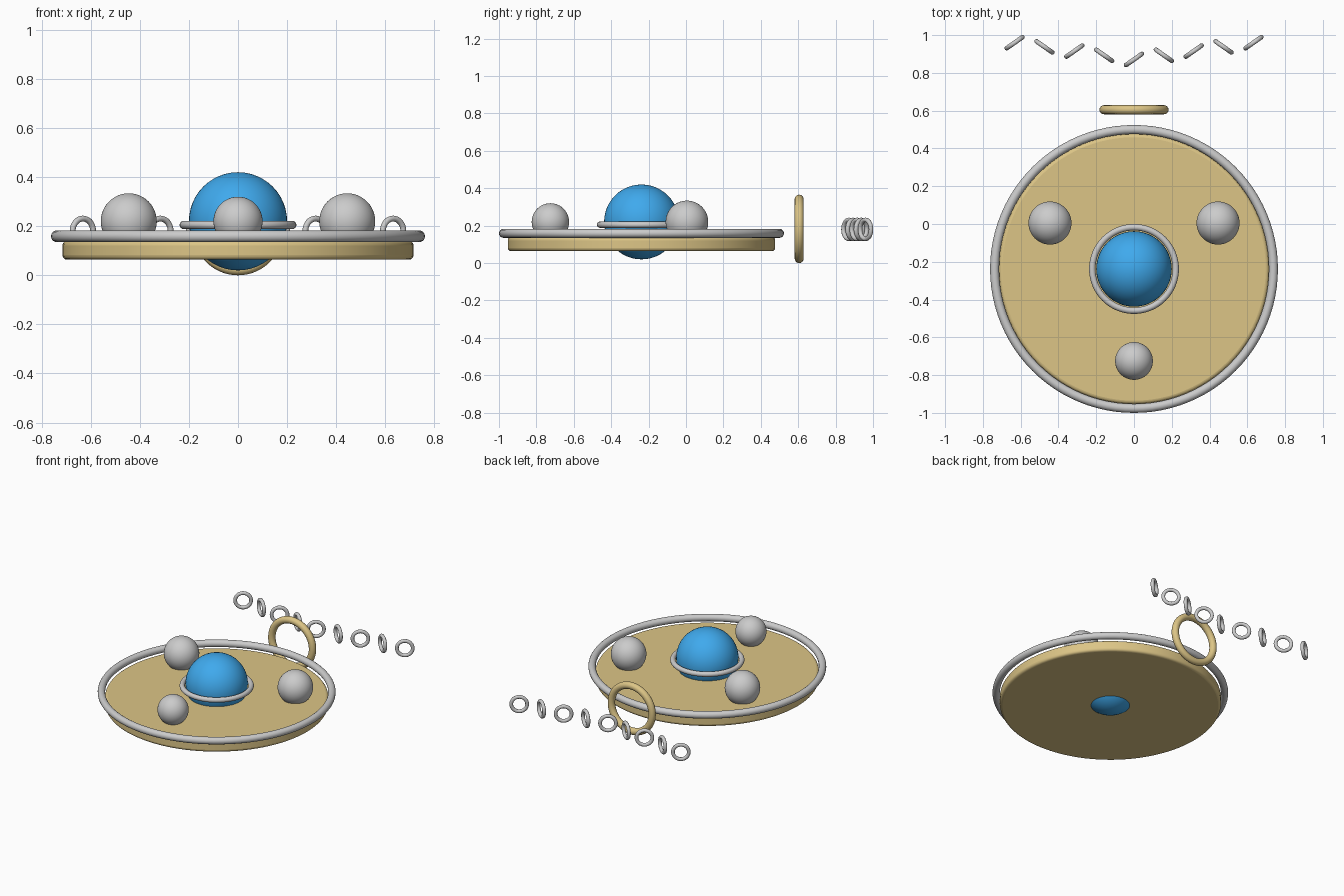
import bpy
import math

if "Cube" in bpy.data.objects:
    bpy.data.objects.remove(bpy.data.objects["Cube"])

CY = -0.238  # centre of the round plate along y


def material(name, rgb):
    m = bpy.data.materials.new(name)
    m.diffuse_color = (*rgb, 1.0)
    m.use_nodes = True
    m.node_tree.nodes["Principled BSDF"].inputs["Base Color"].default_value = m.diffuse_color
    return m


gold = material("gold", (0.72, 0.56, 0.24))
blue = material("blue", (0.05, 0.40, 0.85))


def finish(name, mat=None):
    ob = bpy.context.object
    ob.name = name
    bpy.ops.object.shade_smooth_by_angle(angle=math.radians(40))
    if mat:
        ob.data.materials.append(mat)
    return ob


def ring(name, loc, major, minor, mat=None, rot=(0, 0, 0), segs=64):
    bpy.ops.mesh.primitive_torus_add(location=loc, rotation=rot, major_radius=major,
                                     minor_radius=minor, major_segments=segs, minor_segments=16)
    return finish(name, mat)


def ball(name, loc, radius, mat=None):
    bpy.ops.mesh.primitive_uv_sphere_add(location=loc, radius=radius, segments=48, ring_count=24)
    return finish(name, mat)


# Round backing plate with softened edges
bpy.ops.mesh.primitive_cylinder_add(vertices=96, radius=0.715, depth=0.076,
                                    location=(0, CY, 0.102))
plate = bpy.context.object
bevel = plate.modifiers.new("soft_edge", 'BEVEL')
bevel.width = 0.018
bevel.segments = 4
bevel.limit_method = 'ANGLE'
finish("backing_plate", gold)

# Rim around the plate
ring("plate_rim", (0, CY, 0.159), 0.738, 0.024, segs=96)

# Central stone and its collar
ball("centre_stone", (0, CY, 0.22), 0.2, blue)
ring("stone_collar", (0, CY, 0.205), 0.221, 0.017)

# Pearls: a mirrored pair behind, a smaller one in front
for side, x in (("left", -0.445), ("right", 0.445)):
    ball(f"{side}_pearl", (x, 0.005, 0.22), 0.114)
ball("front_pearl", (0, -0.725, 0.22), 0.1)

# Upright hanging ring
ring("hanging_ring", (0, 0.605, 0.183), 0.159, 0.024, gold, (math.pi / 2, 0, 0))

# Chain links, turned alternately along a shallow V
for i in range(-4, 5):
    turn = math.radians(35 if i % 2 == 0 else -35)
    ring(f"chain_link_{i + 5}", (0.158 * i, 0.871 + 0.0222 * abs(i), 0.18),
         0.051, 0.012, None, (math.pi / 2, 0, turn), 32)
